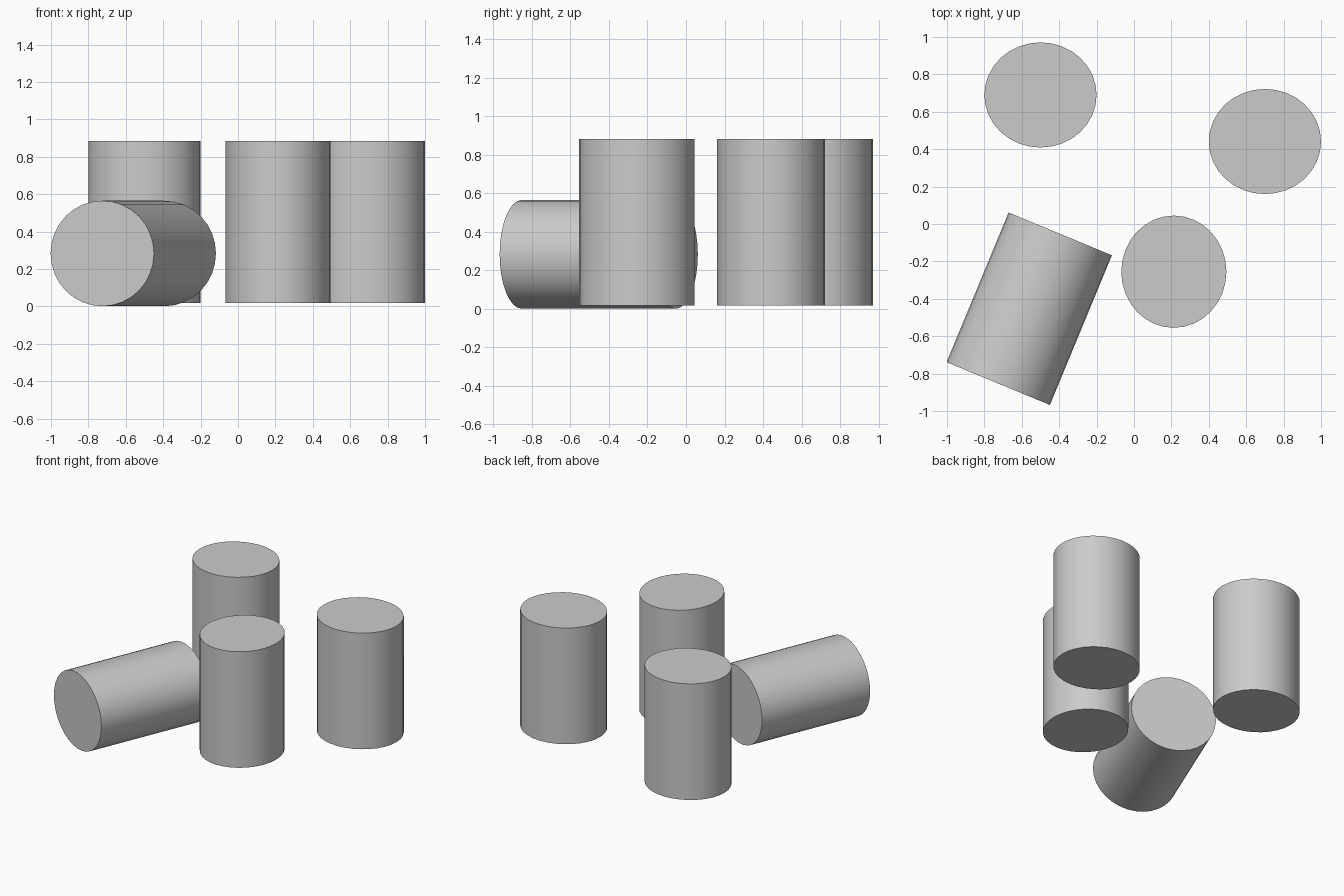
import bpy
import math

if "Cube" in bpy.data.objects:
    bpy.data.objects.remove(bpy.data.objects["Cube"])

LENGTH = 0.866
WIDE, NARROW = 0.30, 0.281


def cylinder(name, location, rotation, rx, ry):
    """Slightly oval, smooth-sided capped cylinder."""
    bpy.ops.mesh.primitive_cylinder_add(
        vertices=32, radius=1, depth=LENGTH, location=location, rotation=rotation)
    ob = bpy.context.object
    ob.name = name
    ob.scale = (rx, ry, 1)
    bpy.ops.object.transform_apply(location=False, rotation=False, scale=True)
    bpy.ops.object.shade_smooth_by_angle(angle=math.radians(30))
    return ob


# Three standing cylinders
Z = 0.017 + LENGTH / 2
for name, x, y, rx, ry in (
    ("back_cylinder", -0.50, 0.69, WIDE, NARROW),
    ("right_cylinder", 0.70, 0.441, WIDE, NARROW),
    ("middle_cylinder", 0.213, -0.255, NARROW, WIDE),
):
    cylinder(name, (x, y, Z), (0, 0, 0), rx, ry)

# Cylinder lying on its side, turned toward the front left
cylinder("lying_cylinder", (-0.56, -0.453, 0.283),
         (math.radians(90), 0, math.radians(-22.5)), 0.299, 0.282)
